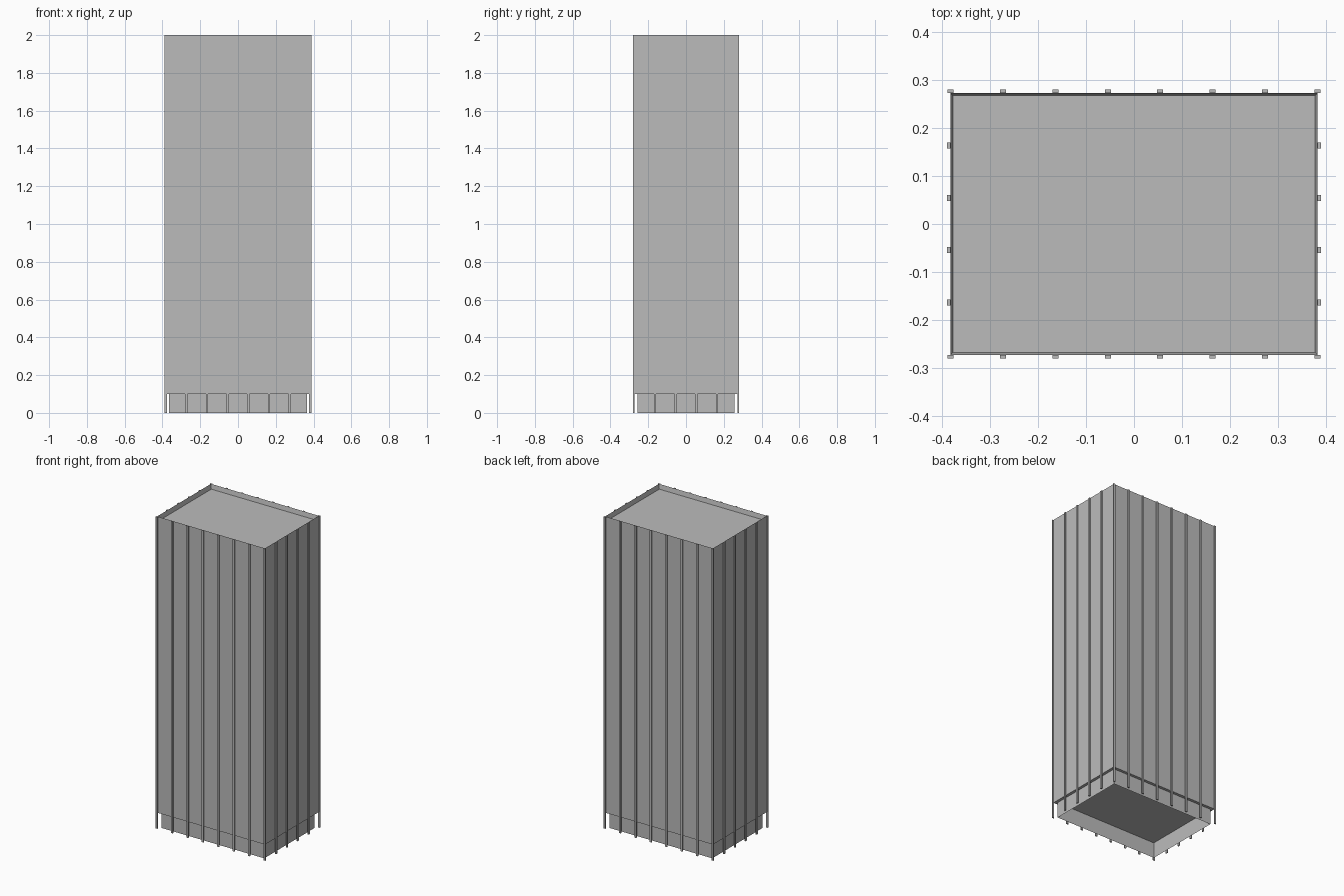
import bpy, bmesh

if "Cube" in bpy.data.objects:
    bpy.data.objects.remove(bpy.data.objects["Cube"])

HX, HY = 0.383, 0.2735      # half size of the facade
STEP = HX / 3.5             # spacing of the vertical fins
LOBBY_H, RECESS = 0.1, 0.018
ROOF_Z, TOP = 1.97, 2.0

grey = bpy.data.materials.new("plain grey")
grey.diffuse_color = (0.5, 0.5, 0.5, 1)
grey.use_nodes = True
grey.node_tree.nodes["Principled BSDF"].inputs["Base Color"].default_value = grey.diffuse_color


def finish(name, bm):
    bmesh.ops.recalc_face_normals(bm, faces=bm.faces)
    mesh = bpy.data.meshes.new(name)
    bm.to_mesh(mesh)
    bm.free()
    mesh.materials.append(grey)
    obj = bpy.data.objects.new(name, mesh)
    bpy.context.collection.objects.link(obj)
    return obj


def add_box(bm, x0, x1, y0, y1, z0, z1):
    verts = bmesh.ops.create_cube(bm, size=1)["verts"]
    for v in verts:
        v.co = ((x0 + x1) / 2 + v.co.x * (x1 - x0),
                (y0 + y1) / 2 + v.co.y * (y1 - y0),
                (z0 + z1) / 2 + v.co.z * (z1 - z0))
    return verts


# Tower body: closed box with a sunken roof behind a thin parapet
bm = bmesh.new()
add_box(bm, -HX, HX, -HY, HY, LOBBY_H, TOP)
bm.normal_update()
top = max(bm.faces, key=lambda f: f.calc_center_median().z)
bmesh.ops.inset_region(bm, faces=[top], thickness=0.006, use_even_offset=True)
for v in top.verts:
    v.co.z = ROOF_Z
finish("tower_body", bm)

# Recessed ground floor: four walls, open underneath
bm = bmesh.new()
bx, by = HX - RECESS, HY - RECESS
add_box(bm, -bx, bx, -by, by, 0, LOBBY_H)
bm.normal_update()
caps = [f for f in bm.faces if abs(f.normal.z) > 0.5]
bmesh.ops.delete(bm, geom=caps, context="FACES")
finish("ground_floor_walls", bm)

# Vertical fins that run down to the ground as slim columns
W, OUT, IN = 0.00625, 0.007, 0.0005
bm = bmesh.new()
for side in (-1, 1):
    for i in range(8):
        x = (i - 3.5) * STEP
        ya, yb = sorted((side * (HY - IN), side * (HY + OUT)))
        add_box(bm, x - W, x + W, ya, yb, 0, TOP)
finish("front_and_back_fins", bm)

bm = bmesh.new()
for side in (-1, 1):
    for i in range(4):
        y = (i - 1.5) * STEP
        xa, xb = sorted((side * (HX - IN), side * (HX + OUT)))
        add_box(bm, xa, xb, y - W, y + W, 0, TOP)
finish("side_fins", bm)
